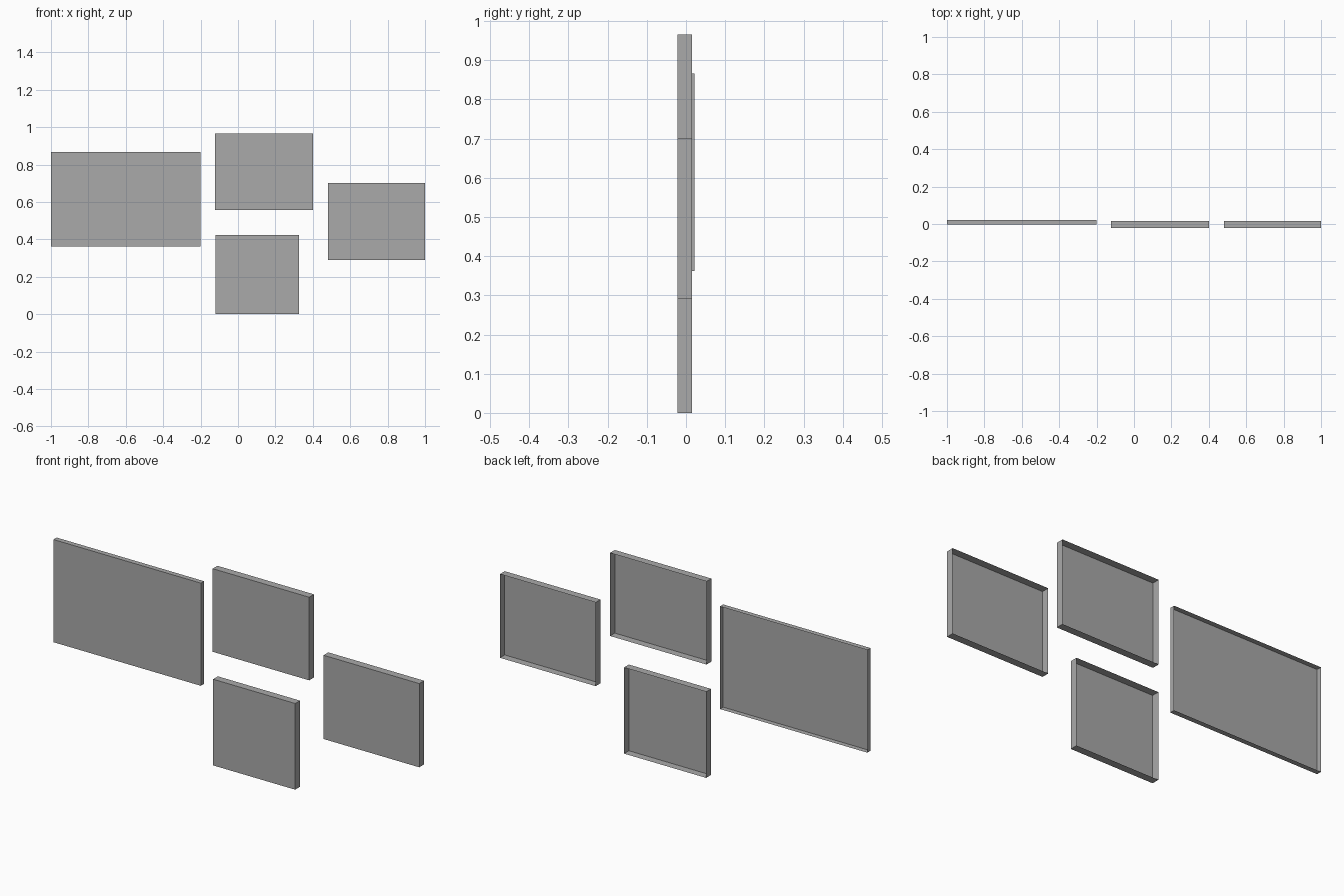
import bpy
import bmesh
from mathutils import Matrix, Vector

cube = bpy.data.objects.get("Cube")
if cube:
    bpy.data.objects.remove(cube, do_unlink=True)

# One plain grey for every panel
grey = bpy.data.materials.new("plain grey")
grey.use_nodes = True
colour = (0.4, 0.4, 0.4, 1)
grey.diffuse_color = colour
grey.node_tree.nodes["Principled BSDF"].inputs["Base Color"].default_value = colour


def open_panel(name, x, z, y):
    """Thin box over the given (low, high) spans, with its back left open."""
    low, high = Vector((x[0], y[0], z[0])), Vector((x[1], y[1], z[1]))
    bm = bmesh.new()
    bmesh.ops.create_cube(bm, size=1)
    bm.transform(Matrix.Translation((low + high) / 2) @ Matrix.Diagonal((*(high - low), 1)))
    bm.normal_update()
    back = [f for f in bm.faces if f.normal.y > 0.9]
    bmesh.ops.delete(bm, geom=back, context='FACES_ONLY')
    mesh = bpy.data.meshes.new(name)
    bm.to_mesh(mesh)
    bm.free()
    mesh.materials.append(grey)
    obj = bpy.data.objects.new(name, mesh)
    bpy.context.collection.objects.link(obj)
    return obj


# Wide shallow panel, set slightly further back
open_panel("wide_panel", (-1, -0.2), (0.362, 0.866), (-0.003, 0.022))

# Three deeper small panels
deep = (-0.022, 0.015)
open_panel("upper_panel", (-0.122, 0.402), (0.557, 0.965), deep)
open_panel("lower_panel", (-0.12, 0.326), (0, 0.423), deep)
open_panel("side_panel", (0.48, 1), (0.29, 0.701), deep)
